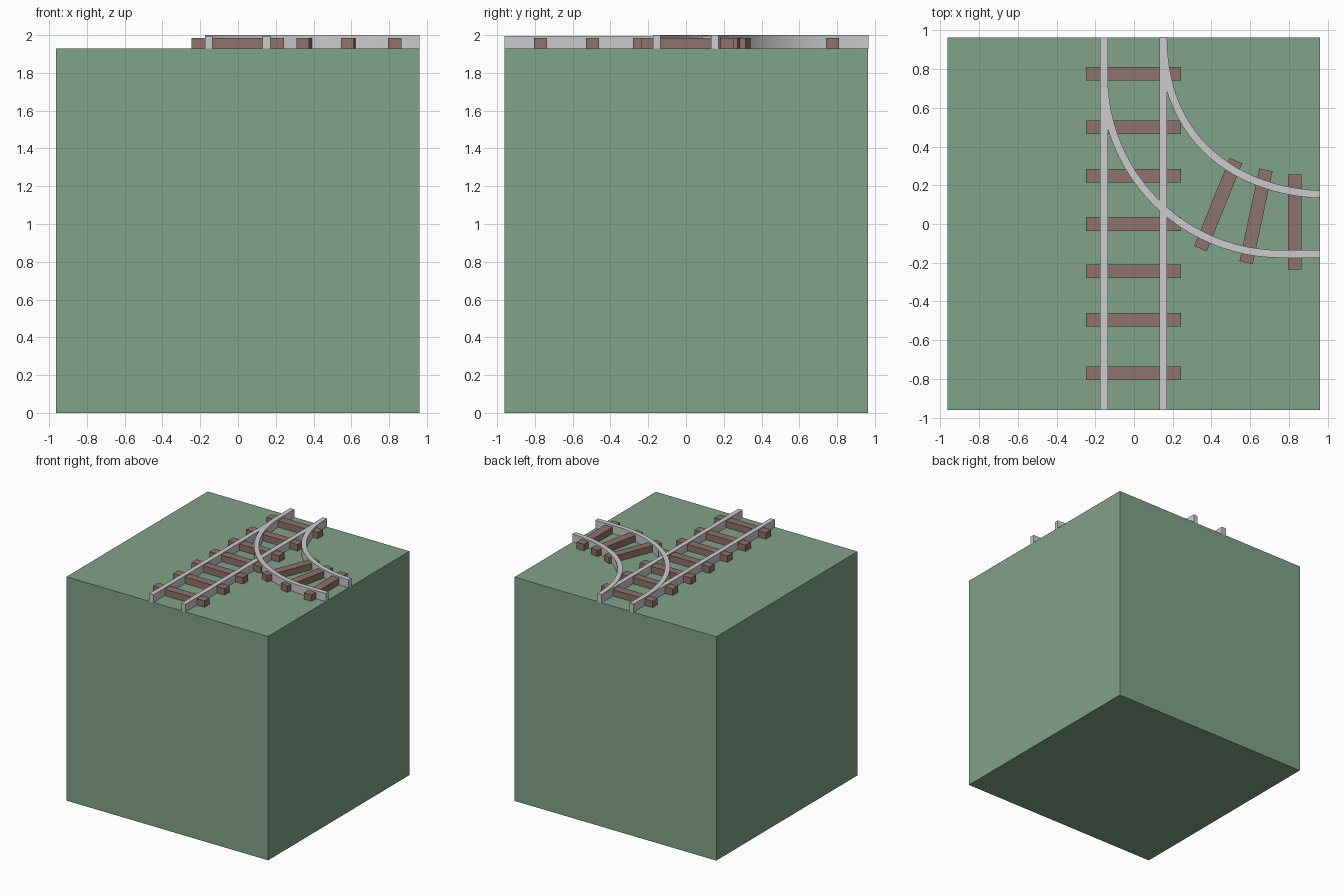
import bpy, bmesh, math
from mathutils import Vector
from mathutils.geometry import interpolate_bezier

if "Cube" in bpy.data.objects:
    bpy.data.objects.remove(bpy.data.objects["Cube"])

GROUND = 1.93


def material(name, rgb):
    m = bpy.data.materials.new(name)
    m.diffuse_color = (*rgb, 1)
    m.use_nodes = True
    m.node_tree.nodes["Principled BSDF"].inputs["Base Color"].default_value = m.diffuse_color
    return m


green = material("grass_green", (0.22, 0.36, 0.25))
brown = material("timber_brown", (0.27, 0.17, 0.15))


def add_object(name, bm, mat=None):
    bmesh.ops.recalc_face_normals(bm, faces=bm.faces[:])
    mesh = bpy.data.meshes.new(name)
    bm.to_mesh(mesh)
    bm.free()
    if mat:
        mesh.materials.append(mat)
    ob = bpy.data.objects.new(name, mesh)
    bpy.context.collection.objects.link(ob)
    return ob


def box(name, centre, size, mat=None, angle=0):
    bm = bmesh.new()
    bmesh.ops.create_cube(bm, size=1)
    bmesh.ops.scale(bm, vec=size, verts=bm.verts)
    ob = add_object(name, bm, mat)
    ob.location = centre
    ob.rotation_euler.z = angle
    return ob


def rail(name, path, z0, z1, width=0.04):
    """Sweep a rectangular rail section along a flat path."""
    bm = bmesh.new()
    rings = []
    for i, p in enumerate(path):
        t = (path[min(i + 1, len(path) - 1)] - path[max(i - 1, 0)]).normalized()
        n = Vector((-t.y, t.x)) * width / 2
        rings.append([bm.verts.new((*(p + n * s), z))
                      for s, z in ((1, z0), (-1, z0), (-1, z1), (1, z1))])
    for a, b in zip(rings, rings[1:]):
        for k in range(4):
            j = (k + 1) % 4
            bm.faces.new((a[k], a[j], b[j], b[k]))
    bm.faces.new(rings[0])
    bm.faces.new(rings[-1])
    ob = add_object(name, bm)
    if len(path) > 2:
        for p in ob.data.polygons:
            p.use_smooth = True
        ob.data.set_sharp_from_angle(angle=math.radians(30))
    return ob


# Ground block
box("ground_block", (-0.002, 0.002, GROUND / 2), (1.924, 1.924, GROUND), green)

# Straight track
for i, y in enumerate((0.775, 0.5, 0.25, 0, -0.245, -0.495, -0.77)):
    box(f"sleeper_{i}", (-0.002, y, 1.9575), (0.49, 0.07, 0.055), brown)
for name, x in (("left", -0.155), ("right", 0.151)):
    rail(f"straight_rail_{name}", [Vector((x, -0.96)), Vector((x, 0.964))], GROUND - 0.002, 1.996)

# Branch sleepers, fanned along the curve
for i, (x, y, tilt) in enumerate(((0.435, 0.1, 22), (0.63, 0.04, 12), (0.83, 0.01, 0))):
    box(f"branch_sleeper_{i}", (x, y, 1.9575), (0.07, 0.49, 0.055), brown, -math.radians(tilt))

# Outer branch rail: straight, quarter arc, straight
c, r, n = 0.76, 0.915, 24
outer = [Vector((-0.155, 0.96))]
outer += [Vector((c + r * math.cos(a), c + r * math.sin(a)))
          for a in (math.pi * (1 + 0.5 * k / n) for k in range(n + 1))]
outer.append(Vector((0.96, -0.155)))
rail("branch_rail_outer", outer, GROUND - 0.003, 2.0)

# Inner branch rail
inner = interpolate_bezier(Vector((0.151, 0.965)), Vector((0.151, 0.415)),
                           Vector((0.55, 0.17)), Vector((0.96, 0.153)), 25)
rail("branch_rail_inner", [p.to_2d() for p in inner], GROUND - 0.003, 2.0)
